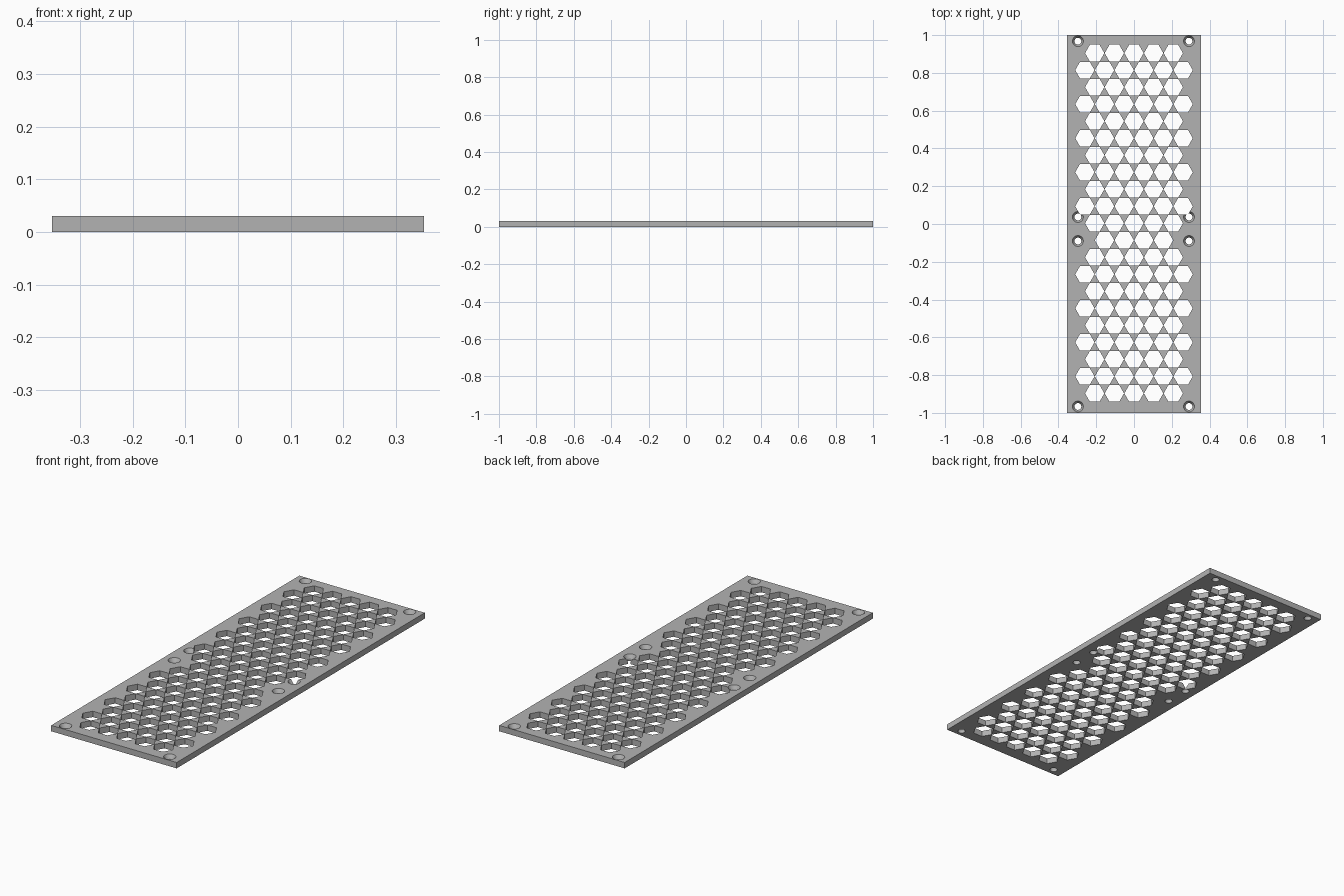
import bpy, bmesh, math

if "Cube" in bpy.data.objects:
    bpy.data.objects.remove(bpy.data.objects["Cube"])

W, L, T = 0.354, 1.0, 0.03       # half width, half length, thickness
PITCH = 0.104                    # spacing of hexagons within a row
ROW = PITCH * math.sqrt(3) / 2   # spacing between rows
HEX_R = 0.0512


def add_lathe(bm, x, y, profile, sides):
    """Closed solid from stacked rings; profile is a list of (radius, z)."""
    rings = []
    for r, z in profile:
        rings.append([bm.verts.new((x + r * math.cos(2 * math.pi * i / sides),
                                    y + r * math.sin(2 * math.pi * i / sides), z))
                      for i in range(sides)])
    for a, b in zip(rings, rings[1:]):
        for i in range(sides):
            j = (i + 1) % sides
            bm.faces.new((a[i], a[j], b[j], b[i]))
    bm.faces.new(rings[0][::-1])
    bm.faces.new(rings[-1])


def make_object(name, bm):
    me = bpy.data.meshes.new(name)
    bm.to_mesh(me)
    bm.free()
    ob = bpy.data.objects.new(name, me)
    bpy.context.collection.objects.link(ob)
    return ob


def cut(target, cutter):
    cutter.hide_render = True
    mod = target.modifiers.new("cut", 'BOOLEAN')
    mod.operation = 'DIFFERENCE'
    mod.solver = 'EXACT'
    mod.object = cutter
    bpy.context.view_layer.objects.active = target
    bpy.ops.object.modifier_apply(modifier=mod.name)
    bpy.data.objects.remove(cutter, do_unlink=True)


# Flat panel
bm = bmesh.new()
bmesh.ops.create_cube(bm, size=1.0)
for v in bm.verts:
    v.co = (v.co.x * 2 * W, v.co.y * 2 * L, (v.co.z + 0.5) * T)
panel = make_object("vent_panel", bm)

grey = bpy.data.materials.new("panel grey")
grey.diffuse_color = (0.45, 0.45, 0.45, 1)
grey.use_nodes = True
grey.node_tree.nodes["Principled BSDF"].inputs["Base Color"].default_value = grey.diffuse_color
panel.data.materials.append(grey)

# Hexagonal vents: rows of 5 and 6, one row shortened beside the screws
bm = bmesh.new()
for row in range(21):
    count = 4 if row == 11 else 5 + row % 2
    for i in range(count):
        add_lathe(bm, (i - (count - 1) / 2) * PITCH, 0.004 + (10 - row) * ROW,
                  [(HEX_R, -0.02), (HEX_R, T + 0.02)], 6)
cut(panel, make_object("vent_cutter", bm))

# Countersunk screw holes, four for each half of the panel
bm = bmesh.new()
for y in (0.968, 0.037, -0.09, -0.966):
    for x in (-0.297, 0.291):
        add_lathe(bm, x, y, [(0.018, -0.02), (0.018, 0.011),
                             (0.029, T), (0.029, T + 0.02)], 32)
cut(panel, make_object("screw_hole_cutter", bm))

# Round hole walls smooth, everything else crisp
bpy.ops.object.select_all(action='DESELECT')
panel.select_set(True)
bpy.context.view_layer.objects.active = panel
bpy.ops.object.shade_smooth_by_angle(angle=math.radians(20))
